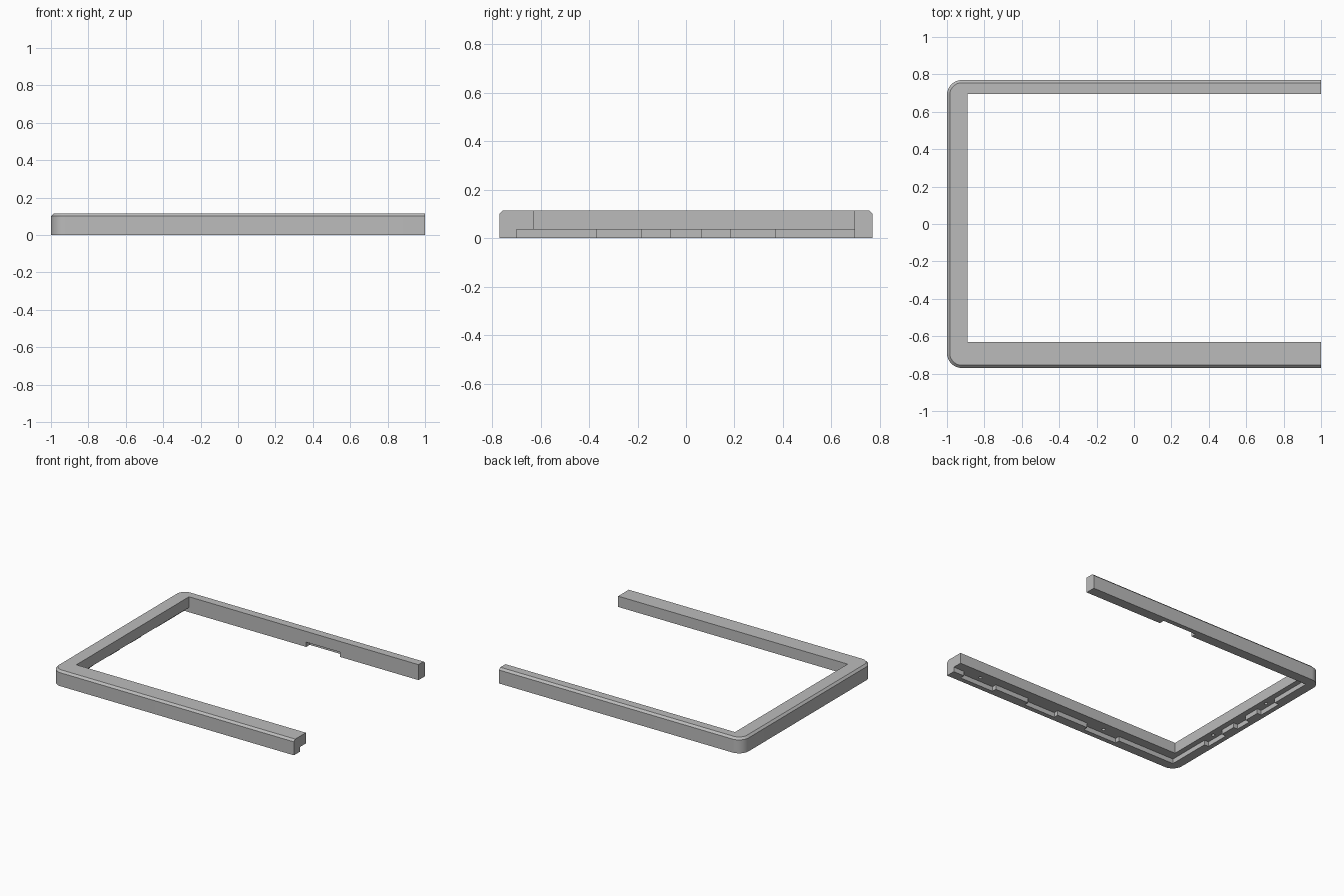
import bpy
import bmesh
from math import cos, sin, pi

old = bpy.data.objects.get("Cube")
if old:
    bpy.data.objects.remove(old, do_unlink=True)

HALF_X, HALF_Y, HEIGHT = 1.0, 0.77, 0.115
INNER_LEFT, INNER_FRONT, INNER_BACK = -0.89, -0.63, 0.695
RADIUS, CHAMFER, SHELF = 0.08, 0.015, 0.035
LIP_X, LIP_Y, POCKET = -0.93, -0.70, 0.035

grey = bpy.data.materials.new("plain grey")
grey.use_nodes = True
colour = (0.5, 0.5, 0.5, 1)
grey.diffuse_color = colour
grey.node_tree.nodes["Principled BSDF"].inputs["Base Color"].default_value = colour


def make_object(name, bm):
    bmesh.ops.recalc_face_normals(bm, faces=bm.faces)
    mesh = bpy.data.meshes.new(name)
    bm.to_mesh(mesh)
    bm.free()
    mesh.materials.append(grey)
    obj = bpy.data.objects.new(name, mesh)
    bpy.context.collection.objects.link(obj)
    return obj


def outline(inset, steps=12):
    """Three-sided outline with two rounded outer corners."""
    r = RADIUS - inset
    cx, cy = -HALF_X + RADIUS, HALF_Y - RADIUS
    arc = [pi / 2 * i / steps for i in range(steps + 1)]
    pts = [(HALF_X, -HALF_Y + inset)]
    pts += [(cx - r * sin(a), -cy - r * cos(a)) for a in arc]
    pts += [(cx - r * cos(a), cy + r * sin(a)) for a in arc]
    pts += [(HALF_X, HALF_Y - inset), (HALF_X, INNER_BACK),
            (INNER_LEFT, INNER_BACK), (INNER_LEFT, INNER_FRONT),
            (HALF_X, INNER_FRONT)]
    return pts


def cut(target, cutter):
    cutter.hide_render = True
    mod = target.modifiers.new("cut", "BOOLEAN")
    mod.operation = "DIFFERENCE"
    mod.solver = "EXACT"
    mod.object = cutter
    bpy.context.view_layer.objects.active = target
    bpy.ops.object.modifier_apply(modifier=mod.name)
    bpy.data.objects.remove(cutter, do_unlink=True)


def cut_box(target, x0, x1, y0, y1, top=SHELF):
    bm = bmesh.new()
    bmesh.ops.create_cube(bm, size=1)
    for v in bm.verts:
        v.co.x = x1 if v.co.x > 0 else x0
        v.co.y = y1 if v.co.y > 0 else y0
        v.co.z = top if v.co.z > 0 else -0.1
    cut(target, make_object("box_cutter", bm))


def cut_hole(target, x, y):
    bm = bmesh.new()
    bmesh.ops.create_cone(bm, cap_ends=True, segments=20,
                          radius1=0.012, radius2=0.012, depth=0.16)
    bmesh.ops.translate(bm, vec=(x, y, 0), verts=bm.verts)
    cut(target, make_object("hole_cutter", bm))


# Frame body: upright wall, then a chamfer round the outer top edge
bm = bmesh.new()
rings = [[bm.verts.new((x, y, z)) for x, y in outline(inset)]
         for inset, z in ((0, 0), (0, HEIGHT - CHAMFER), (CHAMFER, HEIGHT))]
count = len(rings[0])
for low, high in zip(rings, rings[1:]):
    for i in range(count):
        j = (i + 1) % count
        bm.faces.new((low[i], low[j], high[j], high[i]))
bm.faces.new(rings[0][::-1])
bm.faces.new(rings[-1])
frame = make_object("open_frame", bm)

# Rebate under the front arm and the side bar
cut_box(frame, LIP_X, 1.1, LIP_Y, -0.5)
cut_box(frame, LIP_X, -0.8, LIP_Y, INNER_BACK)

# Pockets let into the front lip, with a hole in each outer one
for centre, half in ((-0.315, 0.14), (0.215, 0.13), (0.77, 0.14)):
    cut_box(frame, centre - half, centre + half, LIP_Y - POCKET, -0.6)
for x in (-0.315, 0.77):
    cut_hole(frame, x, LIP_Y + 0.005)

# Pockets and holes along the side bar
for centre, half in ((-0.277, 0.092), (0, 0.063), (0.277, 0.092)):
    cut_box(frame, LIP_X - POCKET, -0.8, centre - half, centre + half)
for y in (-0.277, 0.277):
    cut_hole(frame, LIP_X, y)

# Single notch under the back arm
cut_box(frame, 0.075, 0.355, 0.6, LIP_Y * -1 + POCKET)

# Smooth rounded corners, crisp edges elsewhere
bpy.ops.object.select_all(action="DESELECT")
frame.select_set(True)
bpy.context.view_layer.objects.active = frame
bpy.ops.object.shade_smooth_by_angle(angle=pi / 6)
